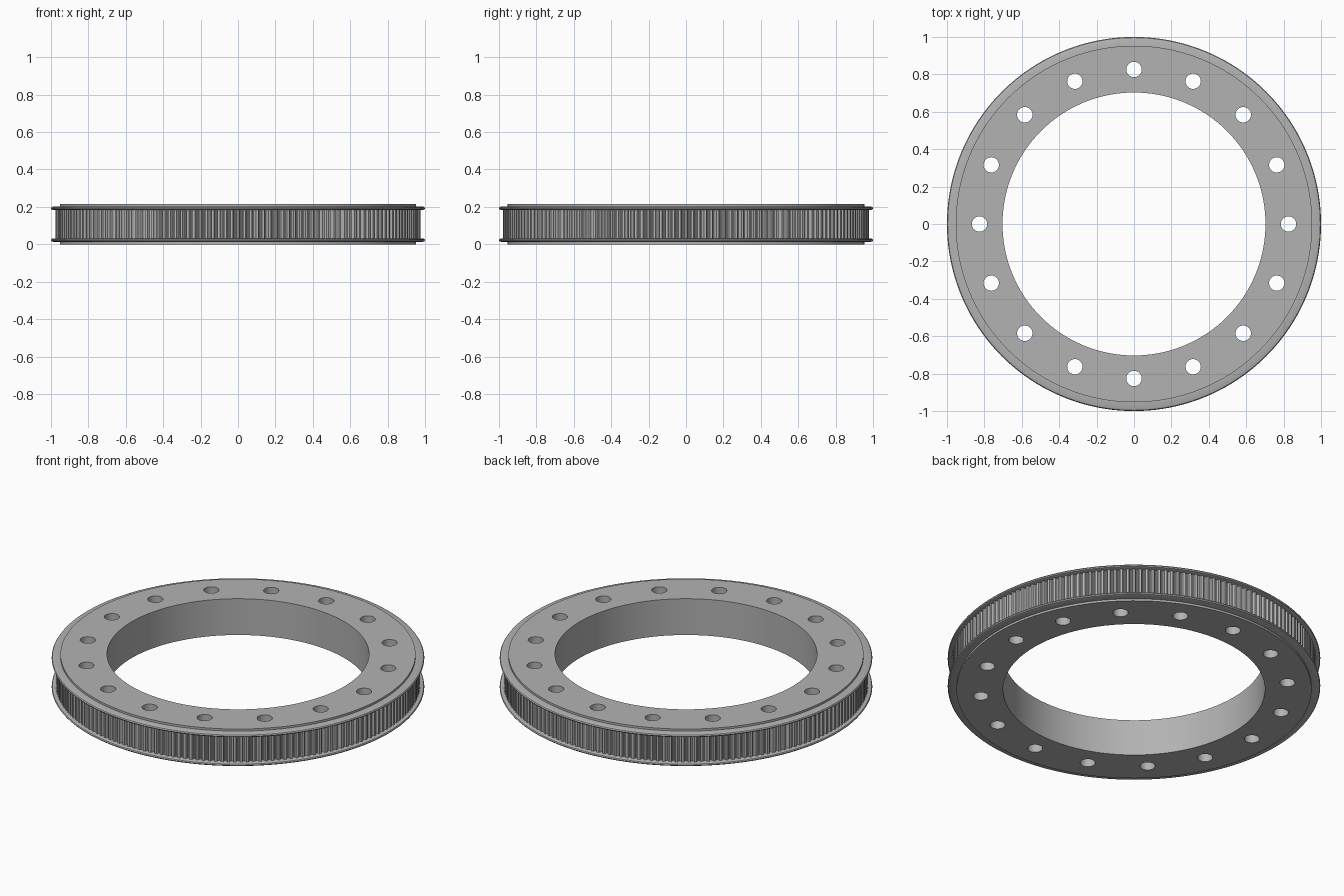
import bpy, bmesh
from math import sin, cos, pi, radians

HEIGHT = 0.215
BORE_R, HUB_R, TOOTH_R = 0.703, 0.953, 0.977
HOLES, HOLE_R, HOLE_CIRCLE = 16, 0.041, 0.826
TEETH, TOOTH_DEPTH = 180, 0.015

cube = bpy.data.objects.get("Cube")
if cube:
    bpy.data.objects.remove(cube, do_unlink=True)

# Bare metal
metal = bpy.data.materials.new("grey metal")
metal.use_nodes = True
colour = (0.45, 0.45, 0.45, 1)
metal.diffuse_color = colour
metal.node_tree.nodes["Principled BSDF"].inputs["Base Color"].default_value = colour


def circle(radius, count, cx=0, cy=0):
    return [(cx + radius * cos(2 * pi * i / count), cy + radius * sin(2 * pi * i / count))
            for i in range(count)]


def finish(obj):
    obj.data.materials.clear()
    obj.data.materials.append(metal)
    bpy.ops.object.select_all(action='DESELECT')
    obj.select_set(True)
    bpy.context.view_layer.objects.active = obj
    bpy.ops.object.shade_smooth_by_angle(angle=radians(30))


def plate(name, outlines, z0, z1):
    """Filled flat outline with openings, extruded from z0 to z1."""
    curve = bpy.data.curves.new(name, 'CURVE')
    curve.dimensions = '2D'
    curve.fill_mode = 'BOTH'
    curve.extrude = (z1 - z0) / 2
    for points in outlines:
        spline = curve.splines.new('POLY')
        spline.points.add(len(points) - 1)
        for p, (x, y) in zip(spline.points, points):
            p.co = (x, y, 0, 1)
        spline.use_cyclic_u = True
    temp = bpy.data.objects.new(name + " outline", curve)
    bpy.context.collection.objects.link(temp)
    graph = bpy.context.evaluated_depsgraph_get()
    mesh = bpy.data.meshes.new_from_object(temp.evaluated_get(graph))
    bpy.data.objects.remove(temp, do_unlink=True)
    bpy.data.curves.remove(curve)
    mesh.name = name
    bm = bmesh.new()
    bm.from_mesh(mesh)
    bmesh.ops.remove_doubles(bm, verts=bm.verts, dist=1e-5)
    bmesh.ops.translate(bm, verts=bm.verts, vec=(0, 0, (z0 + z1) / 2))
    bmesh.ops.recalc_face_normals(bm, faces=bm.faces)
    bm.to_mesh(mesh)
    bm.free()
    obj = bpy.data.objects.new(name, mesh)
    bpy.context.collection.objects.link(obj)
    finish(obj)


def lathe(name, profile, count=160):
    """Closed (radius, z) profile turned around the z axis."""
    bm = bmesh.new()
    rings = [[bm.verts.new((x, y, z)) for x, y in circle(r, count)] for r, z in profile]
    for a, b in zip(rings, rings[1:] + rings[:1]):
        for i in range(count):
            j = (i + 1) % count
            bm.faces.new((a[i], a[j], b[j], b[i]))
    bmesh.ops.recalc_face_normals(bm, faces=bm.faces)
    mesh = bpy.data.meshes.new(name)
    bm.to_mesh(mesh)
    bm.free()
    obj = bpy.data.objects.new(name, mesh)
    bpy.context.collection.objects.link(obj)
    finish(obj)


# Hub ring with bore and bolt holes
bolt_holes = [circle(HOLE_R, 32, x, y) for x, y in circle(HOLE_CIRCLE, HOLES)]
plate("hub_ring", [circle(HUB_R, 160), circle(BORE_R, 128)] + bolt_holes, 0, HEIGHT)

# Belt teeth: flat lands separated by rounded grooves
pitch = 2 * pi / TEETH
toothed = []
for t in range(TEETH):
    for k in range(7):
        a = pi * k / 6
        r = TOOTH_R - TOOTH_DEPTH * sin(a)
        angle = pitch * (t + 0.5 - 0.31 * cos(a))
        toothed.append((r * cos(angle), r * sin(angle)))
plate("belt_teeth", [toothed, circle(0.94, 160)], 0.02, HEIGHT - 0.02)

# Flanges with softened rims, mirrored about mid height
rim = [(0.94, 0.012), (0.985, 0.012), (0.996, 0.016), (1.0, 0.022),
       (0.997, 0.028), (0.99, 0.031), (0.94, 0.031)]
lathe("lower_flange", rim)
lathe("upper_flange", [(r, HEIGHT - z) for r, z in rim])
